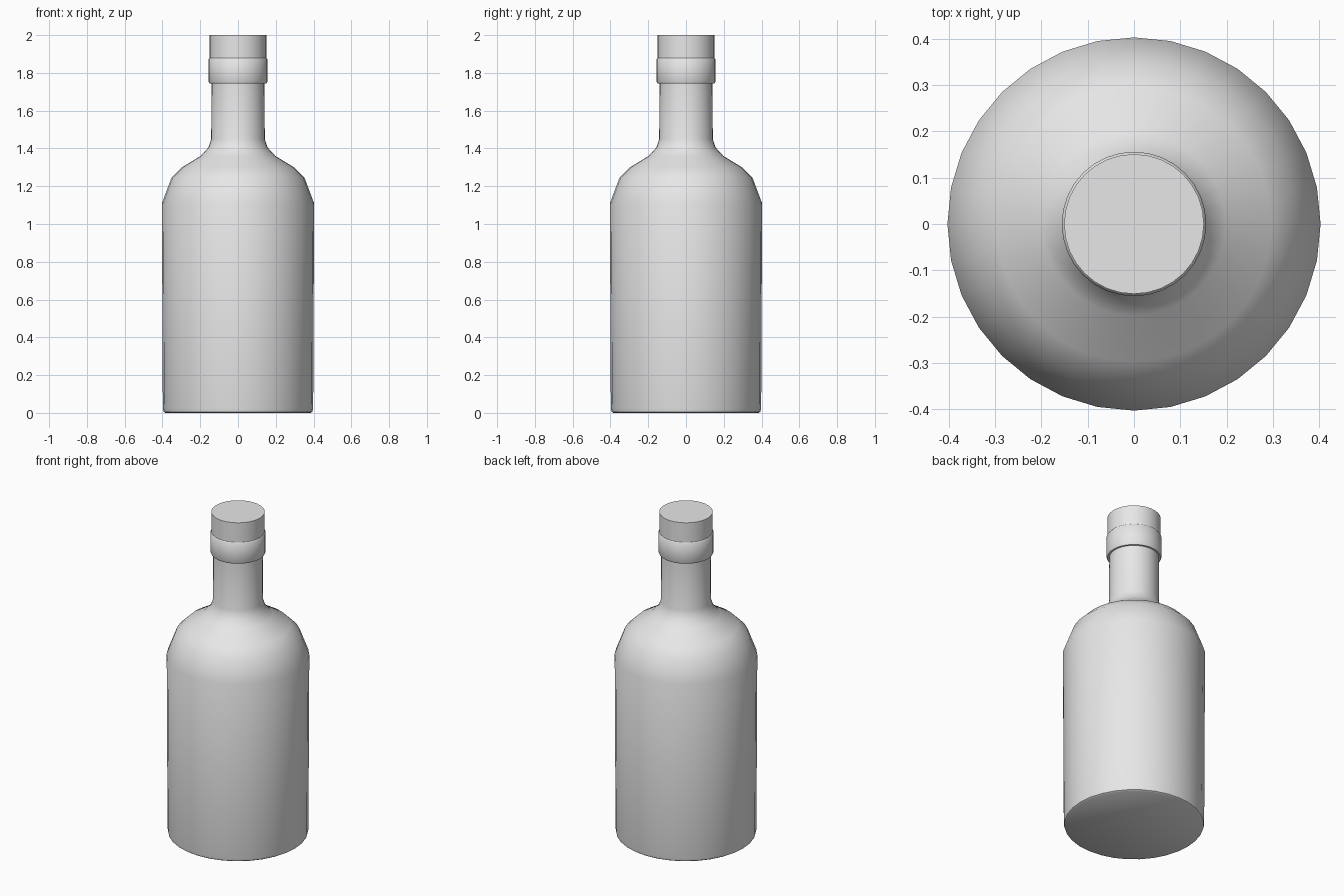
import bpy, bmesh, math

cube = bpy.data.objects.get("Cube")
if cube:
    bpy.data.objects.remove(cube, do_unlink=True)

SIDES = 32

grey = bpy.data.materials.new("plain_grey")
grey.use_nodes = True
colour = (0.8, 0.8, 0.8, 1)
grey.diffuse_color = colour
grey.node_tree.nodes["Principled BSDF"].inputs["Base Color"].default_value = colour


def lathe(name, profile):
    """Turn a (radius, height) profile around z, closing both ends with a flat face."""
    bm = bmesh.new()
    rings = []
    for r, z in profile:
        angles = [2 * math.pi * i / SIDES for i in range(SIDES)]
        rings.append([bm.verts.new((r * math.cos(a), r * math.sin(a), z)) for a in angles])
    for low, high in zip(rings, rings[1:]):
        for i in range(SIDES):
            j = (i + 1) % SIDES
            bm.faces.new((low[i], low[j], high[j], high[i]))
    bm.faces.new(rings[0][::-1])
    bm.faces.new(rings[-1])
    mesh = bpy.data.meshes.new(name)
    bm.to_mesh(mesh)
    bm.free()
    mesh.materials.append(grey)
    obj = bpy.data.objects.new(name, mesh)
    bpy.context.collection.objects.link(obj)
    bpy.ops.object.select_all(action="DESELECT")
    obj.select_set(True)
    bpy.context.view_layer.objects.active = obj
    bpy.ops.object.shade_smooth_by_angle(angle=math.radians(40))
    return obj


# Body with rounded foot, slight taper, shoulder and neck
lathe("bottle_body", [
    (0.385, 0), (0.394, 0.006), (0.398, 0.025), (0.403, 1.11),
    (0.352, 1.245), (0.297, 1.3), (0.198, 1.36), (0.157, 1.405),
    (0.142, 1.45), (0.14, 1.76),
])

# Collar below the stopper
lathe("neck_collar", [
    (0.138, 1.745), (0.151, 1.745), (0.156, 1.755), (0.156, 1.872), (0.151, 1.878),
])

# Flat topped stopper
lathe("stopper", [(0.151, 1.87), (0.151, 2)])
